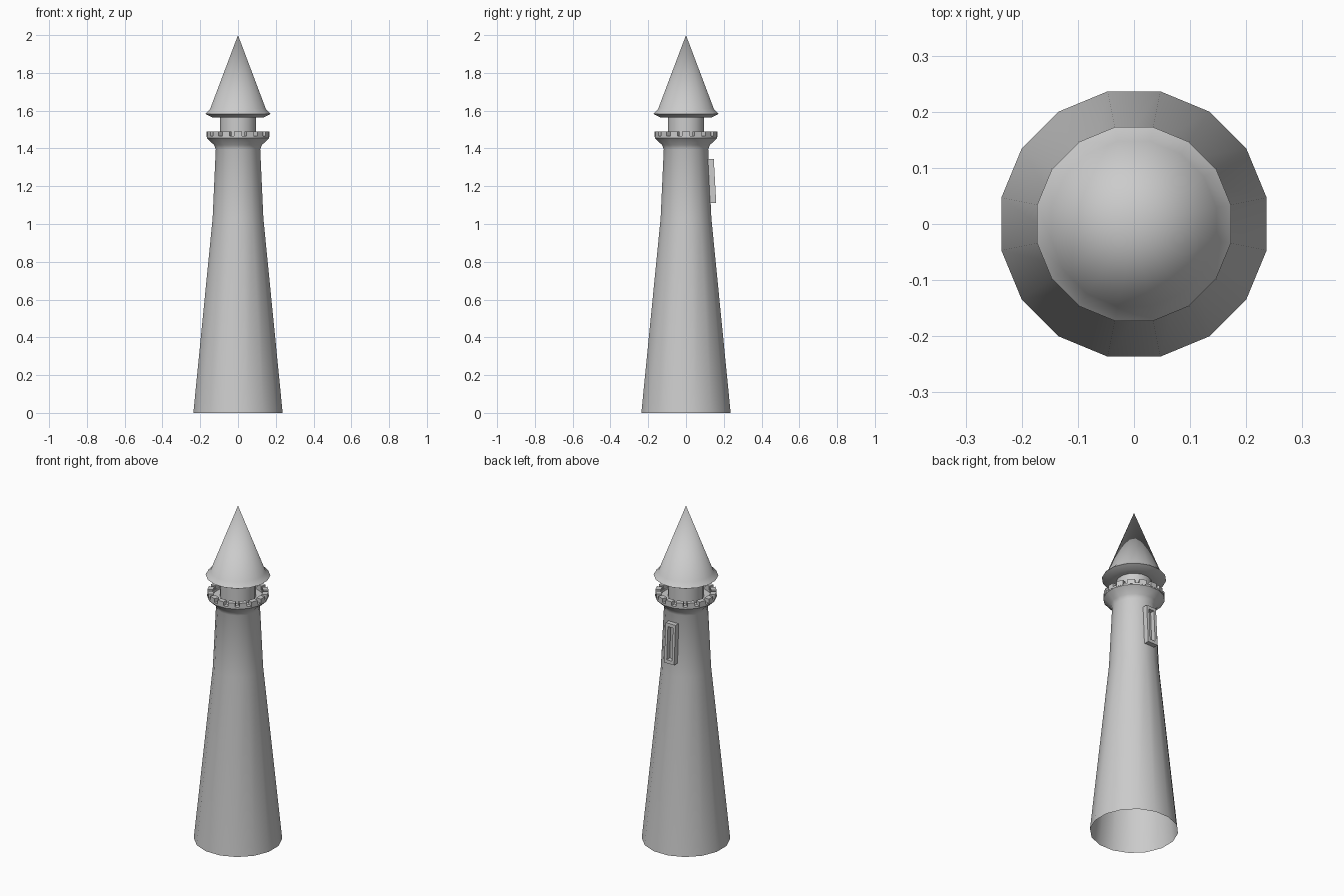
import bpy, bmesh, math
from mathutils import Matrix, Vector

if "Cube" in bpy.data.objects:
    bpy.data.objects.remove(bpy.data.objects["Cube"])

SIDES = 16


def make_object(name, bm, angle=None):
    bmesh.ops.recalc_face_normals(bm, faces=bm.faces[:])
    mesh = bpy.data.meshes.new(name)
    bm.to_mesh(mesh)
    bm.free()
    ob = bpy.data.objects.new(name, mesh)
    bpy.context.collection.objects.link(ob)
    if angle:
        bpy.ops.object.select_all(action='DESELECT')
        ob.select_set(True)
        bpy.context.view_layer.objects.active = ob
        bpy.ops.object.shade_smooth_by_angle(angle=math.radians(angle))
    return ob


def lathe(name, profile, angle=40):
    """Revolve (radius, z) points into a 16-sided surface; radius 0 makes a tip."""
    bm = bmesh.new()
    rings = []
    for r, z in profile:
        if r == 0:
            rings.append([bm.verts.new((0, 0, z))] * SIDES)
            continue
        ring = []
        for i in range(SIDES):
            a = 2 * math.pi * (i + 0.5) / SIDES
            ring.append(bm.verts.new((r * math.cos(a), r * math.sin(a), z)))
        rings.append(ring)
    for low, high in zip(rings, rings[1:]):
        for i in range(SIDES):
            j = (i + 1) % SIDES
            quad = list(dict.fromkeys((low[i], low[j], high[j], high[i])))
            bm.faces.new(quad)
    return make_object(name, bm, angle)


# Tapered shaft (open below), flared gallery, parapet lip and floor
lathe("tower_shaft", [(0.241, 0), (0.137, 1.03), (0.12, 1.395), (0.129, 1.418),
                      (0.168, 1.455), (0.168, 1.467), (0.138, 1.467),
                      (0.138, 1.455), (0.09, 1.455)])

# Narrow neck between gallery and roof
lathe("lantern_neck", [(0.097, 1.45), (0.097, 1.57)])

# Conical roof with flared eave
lathe("roof", [(0.09, 1.565), (0.14, 1.565), (0.176, 1.583),
               (0.15, 1.61), (0, 2.0)])

# Battlement teeth around the gallery
bm = bmesh.new()
for i in range(SIDES):
    spin = Matrix.Rotation(2 * math.pi * i / SIDES, 4, 'Z')
    size = Matrix.Diagonal((0.03, 0.04, 0.03, 1))
    bmesh.ops.create_cube(bm, size=1, matrix=spin @ Matrix.Translation((0.151, 0, 1.475)) @ size)
make_object("battlements", bm)

# Window frame on the back: a rectangular ring leaning with the wall
bm = bmesh.new()


def frame_loop(w, z0, z1, out):
    verts = []
    for x, z in ((-w, z0), (w, z0), (w, z1), (-w, z1)):
        t = (z - 1.11) / 0.235
        wall, face = 0.125 - 0.013 * t, 0.16 - 0.013 * t
        verts.append(bm.verts.new((x, face if out else wall, z)))
    return verts


loops = [frame_loop(0.033, 1.11, 1.345, False), frame_loop(0.033, 1.11, 1.345, True),
         frame_loop(0.017, 1.13, 1.325, True), frame_loop(0.017, 1.13, 1.325, False)]
for a, b in zip(loops, loops[1:]):
    for i in range(4):
        j = (i + 1) % 4
        bm.faces.new((a[i], a[j], b[j], b[i]))
make_object("window_frame", bm)
